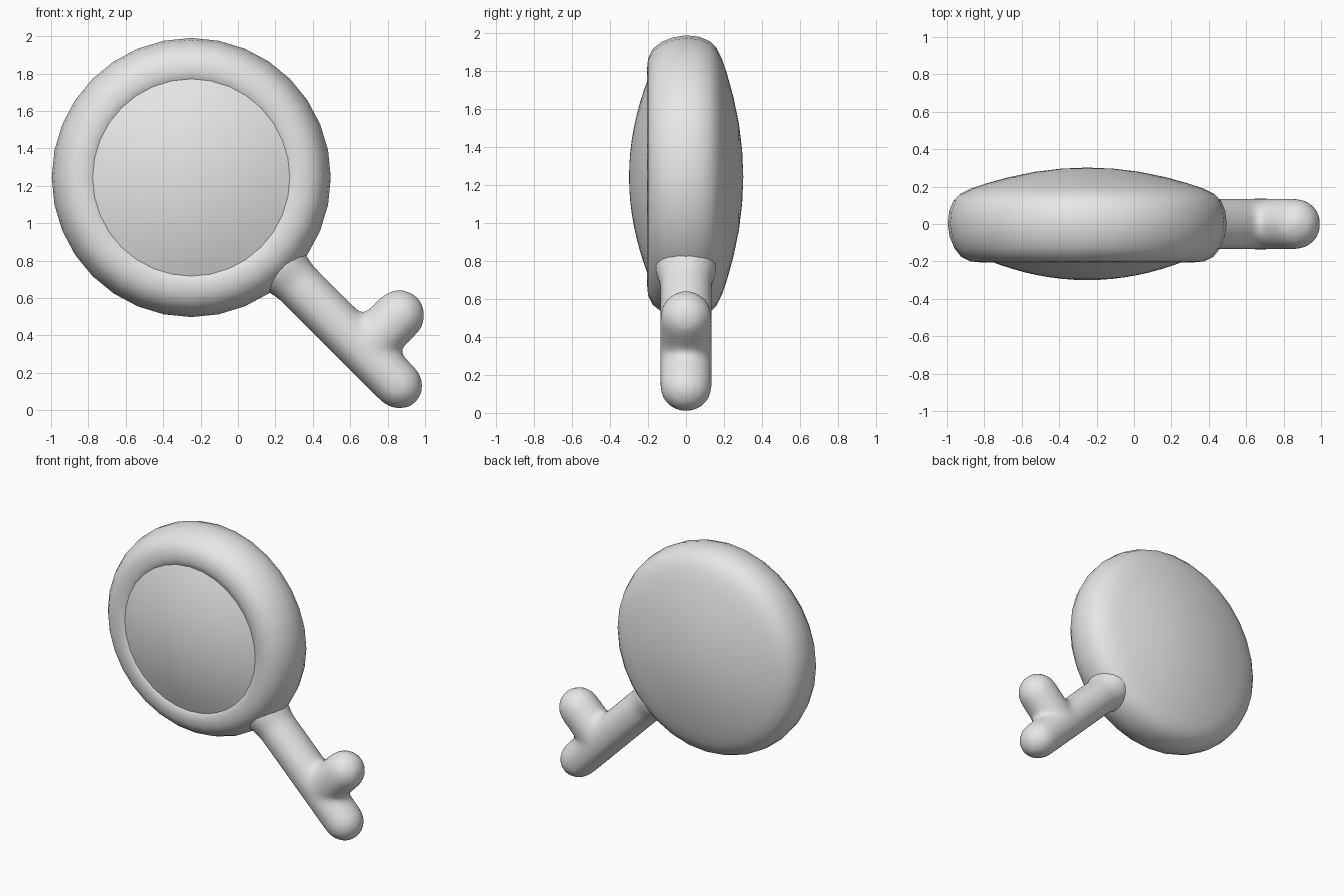
import bpy, bmesh, math
from mathutils import Matrix, Vector

if "Cube" in bpy.data.objects:
    bpy.data.objects.remove(bpy.data.objects["Cube"])

CX, CZ = -0.25, 1.244          # centre of the round head

grey = bpy.data.materials.new("light grey")
grey.diffuse_color = (0.8, 0.8, 0.8, 1)
grey.use_nodes = True
grey.node_tree.nodes["Principled BSDF"].inputs["Base Color"].default_value = grey.diffuse_color


def lathe(bm, profile, segments, matrix):
    """Revolve (radius, height) points around local z, then place them."""
    rings = []
    for r, h in profile:
        if r < 1e-5:
            rings.append([bm.verts.new(matrix @ Vector((0, 0, h)))])
        else:
            rings.append([bm.verts.new(matrix @ Vector((
                r * math.cos(math.tau * i / segments),
                r * math.sin(math.tau * i / segments), h))) for i in range(segments)])
    for a, b in zip(rings, rings[1:]):
        for i in range(segments):
            j = (i + 1) % segments
            loop = [a[i % len(a)], a[j % len(a)], b[j % len(b)], b[i % len(b)]]
            bm.faces.new(list(dict.fromkeys(loop)))


def finish(name, bm):
    bmesh.ops.recalc_face_normals(bm, faces=bm.faces)
    for f in bm.faces:
        f.smooth = True
    mesh = bpy.data.meshes.new(name)
    bm.to_mesh(mesh)
    bm.free()
    mesh.materials.append(grey)
    obj = bpy.data.objects.new(name, mesh)
    bpy.context.collection.objects.link(obj)
    return obj


def dome(radius, start, steps=6):
    """Half-round end cap from its rim to its pole."""
    return [(radius * math.cos(math.pi / 2 * k / steps),
             start + radius * math.sin(math.pi / 2 * k / steps)) for k in range(steps + 1)]


# local z points to the back (+y)
head_matrix = Matrix.Translation((CX, 0, CZ)) @ Matrix.Rotation(-math.pi / 2, 4, 'X')

# Head: rounded rim with a domed back
bm = bmesh.new()
lathe(bm, [(0.50, -0.17), (0.525, -0.195), (0.57, -0.205), (0.625, -0.2), (0.675, -0.175),
           (0.71, -0.13), (0.735, -0.07), (0.746, 0), (0.738, 0.07), (0.715, 0.125),
           (0.68, 0.16), (0.62, 0.19), (0.54, 0.217), (0.42, 0.25), (0.28, 0.279),
           (0.14, 0.296), (0, 0.302)], 32, head_matrix)
finish("head", bm)

# Front panel: shallow dome set into the rim
bm = bmesh.new()
lathe(bm, [(0.527 * k / 8, -0.30 + 0.104 * (k / 8) ** 2) for k in range(9)], 32, head_matrix)
finish("front_panel", bm)

# Handle with flared root, and the side tooth, blended into one piece
flat = Matrix.Diagonal((0.93, 1, 1, 1))     # slightly narrower across the front
bm = bmesh.new()
handle_matrix = Matrix.Translation((CX, 0, CZ)) @ Matrix.Rotation(math.radians(135), 4, 'Y') @ flat
lathe(bm, [(0, 0.56), (0.15, 0.56), (0.165, 0.69), (0.152, 0.735), (0.139, 0.79)]
      + dome(0.139, 1.562), 24, handle_matrix)
tooth_matrix = Matrix.Translation((0.675, 0, 0.32)) @ Matrix.Rotation(math.radians(45), 4, 'Y')
lathe(bm, [(0, -0.04), (0.08, -0.04), (0.138, 0.02)] + dome(0.138, 0.265), 24, tooth_matrix)
handle = finish("handle", bm)
remesh = handle.modifiers.new("blend", 'REMESH')
remesh.mode = 'VOXEL'
remesh.voxel_size = 0.02
remesh.use_smooth_shade = True
smooth = handle.modifiers.new("soften", 'SMOOTH')
smooth.factor = 0.5
smooth.iterations = 14
